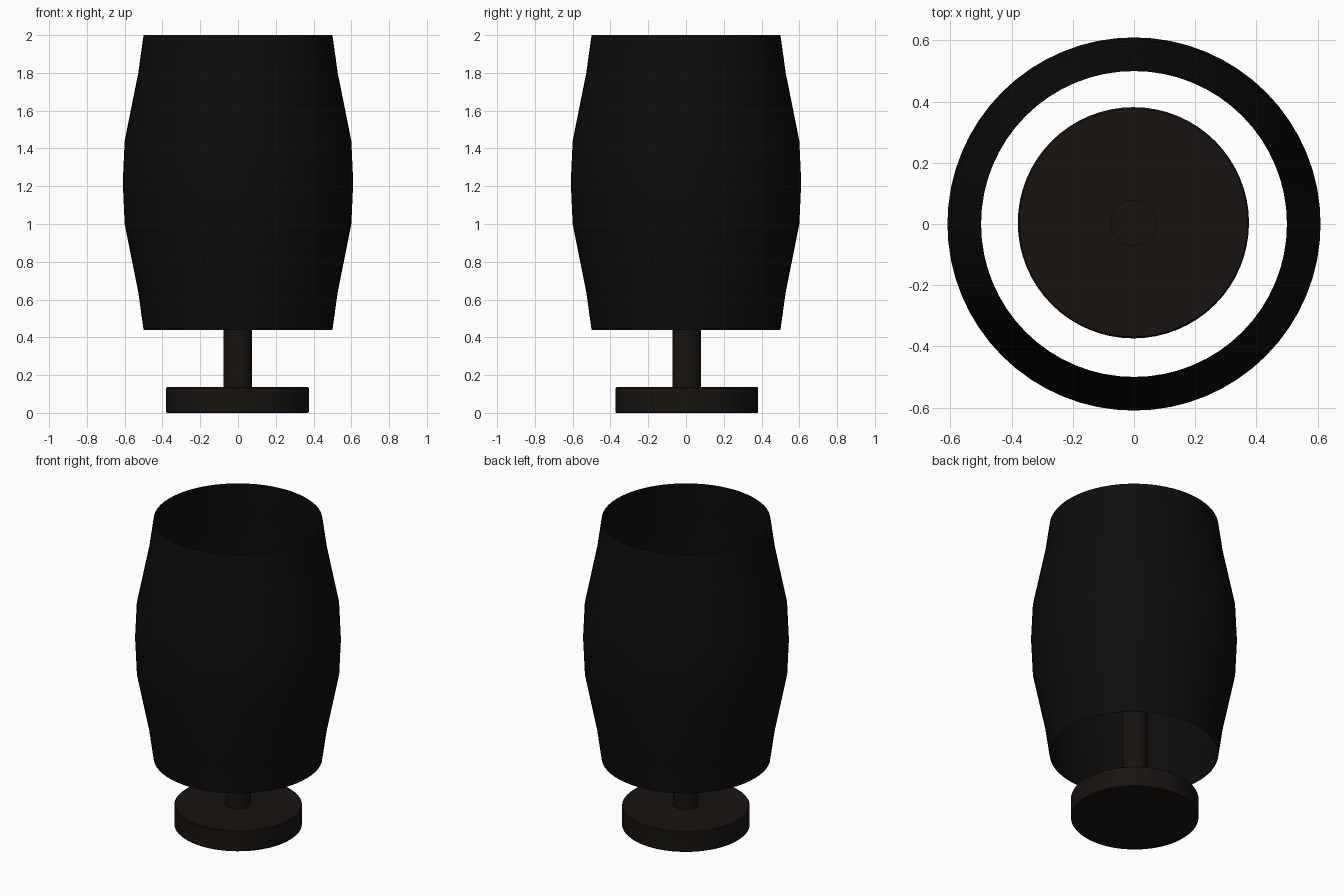
import bpy, math

if "Cube" in bpy.data.objects:
    bpy.data.objects.remove(bpy.data.objects["Cube"])

SEG = 64


def material(name, rgb):
    m = bpy.data.materials.new(name)
    m.diffuse_color = (*rgb, 1)
    m.use_nodes = True
    m.node_tree.nodes["Principled BSDF"].inputs["Base Color"].default_value = m.diffuse_color
    return m


def lathe(name, profile, mat, centre=(0, 0)):
    """Revolve (radius, z) points around z; radius 0 makes a pole point."""
    verts, faces, rings = [], [], []
    for r, z in profile:
        n = 1 if r == 0 else SEG
        rings.append([len(verts) + i for i in range(n)])
        for i in range(n):
            a = 2 * math.pi * i / SEG
            verts.append((centre[0] + r * math.cos(a), centre[1] + r * math.sin(a), z))
    for lo, hi in zip(rings, rings[1:]):
        for i in range(SEG):
            j = (i + 1) % SEG
            loop = [lo[i % len(lo)], lo[j % len(lo)], hi[j % len(hi)], hi[i % len(hi)]]
            faces.append(list(dict.fromkeys(loop)))
    me = bpy.data.meshes.new(name)
    me.from_pydata(verts, [], faces)
    me.materials.append(mat)
    ob = bpy.data.objects.new(name, me)
    bpy.context.collection.objects.link(ob)
    bpy.ops.object.select_all(action='DESELECT')
    ob.select_set(True)
    bpy.context.view_layer.objects.active = ob
    bpy.ops.object.shade_smooth_by_angle(angle=math.radians(30))
    return ob


black = material("shade_black", (0.004, 0.004, 0.004))
bronze = material("dark_bronze", (0.009, 0.007, 0.005))
axis = (-0.002, 0.004)

# Disc foot with a tiny softened rim
lathe("base", [(0, 0), (0.373, 0), (0.378, 0.005), (0.378, 0.131),
               (0.373, 0.136), (0, 0.136)], bronze, axis)

# Stem rising into the shade
lathe("stem", [(0, 0.13), (0.075, 0.13), (0.075, 1.2), (0, 1.2)], bronze, axis)

# Open barrel-shaped shade, a single thin sheet
half = [(0.5, 0.78), (0.528, 0.58), (0.6, 0.22)]
profile = [(r, 1.22 - d) for r, d in half] + [(0.61, 1.22)]
profile += [(r, 1.22 + d) for r, d in reversed(half)]
lathe("shade", profile, black)
